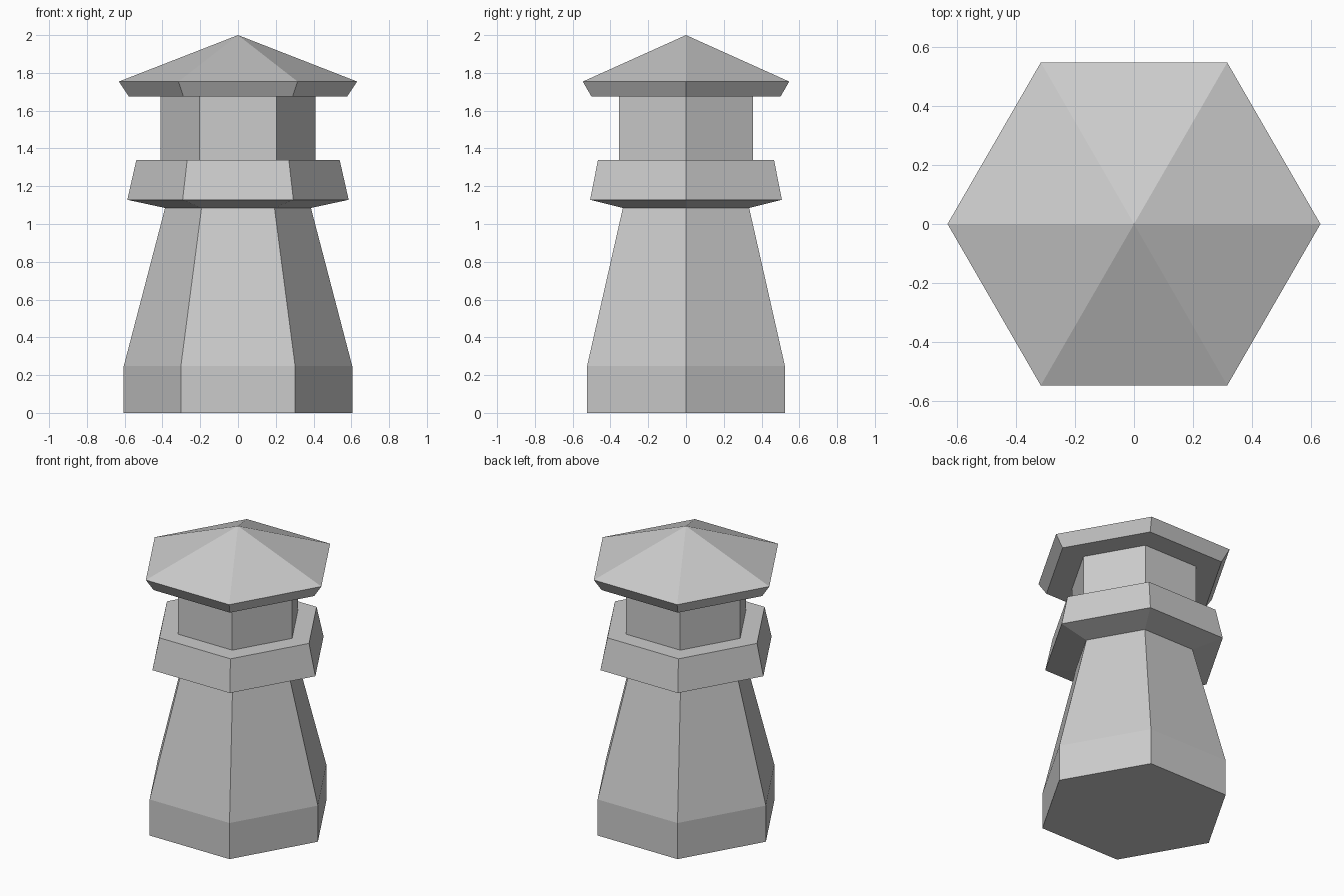
import bpy, bmesh
from math import cos, sin, tau

cube = bpy.data.objects.get("Cube")
if cube:
    bpy.data.objects.remove(cube, do_unlink=True)

SIDES = 6

stone = bpy.data.materials.new("light_grey_stone")
stone.use_nodes = True
grey = (0.6, 0.6, 0.6, 1)
stone.diffuse_color = grey
stone.node_tree.nodes["Principled BSDF"].inputs["Base Color"].default_value = grey


def hexagonal_part(name, profile, floor=False):
    """Sweep a (radius, height) profile round six sides; radius 0 makes a point."""
    bm = bmesh.new()
    rings = []
    for r, z in profile:
        if r == 0:
            rings.append([bm.verts.new((0, 0, z))] * SIDES)
        else:
            rings.append([bm.verts.new((r * cos(tau * i / SIDES), r * sin(tau * i / SIDES), z))
                          for i in range(SIDES)])
    for low, high in zip(rings, rings[1:]):
        for i in range(SIDES):
            j = (i + 1) % SIDES
            corners = [low[i], low[j], high[j], high[i]]
            bm.faces.new(list(dict.fromkeys(corners)))
    if floor:
        bm.faces.new(rings[0][::-1])
    mesh = bpy.data.meshes.new(name)
    bm.to_mesh(mesh)
    bm.free()
    mesh.materials.append(stone)
    obj = bpy.data.objects.new(name, mesh)
    bpy.context.collection.objects.link(obj)
    return obj


# Radii and heights shared where neighbouring parts meet
neck = (0.386, 1.085)
lantern_foot = (0.41, 1.34)
lantern_head = (0.41, 1.675)
base_top = (0.605, 0.247)

# Upright plinth and tapering shaft
hexagonal_part("base", [(0.605, 0), base_top], floor=True)
hexagonal_part("tower_shaft", [base_top, neck])

# Flared gallery with a flat deck
hexagonal_part("gallery", [neck, (0.586, 1.128), (0.538, 1.34), lantern_foot])

# Lantern room and overhanging pointed roof
hexagonal_part("lantern_room", [lantern_foot, lantern_head])
hexagonal_part("roof", [lantern_head, (0.578, 1.675), (0.631, 1.754), (0, 2)])
